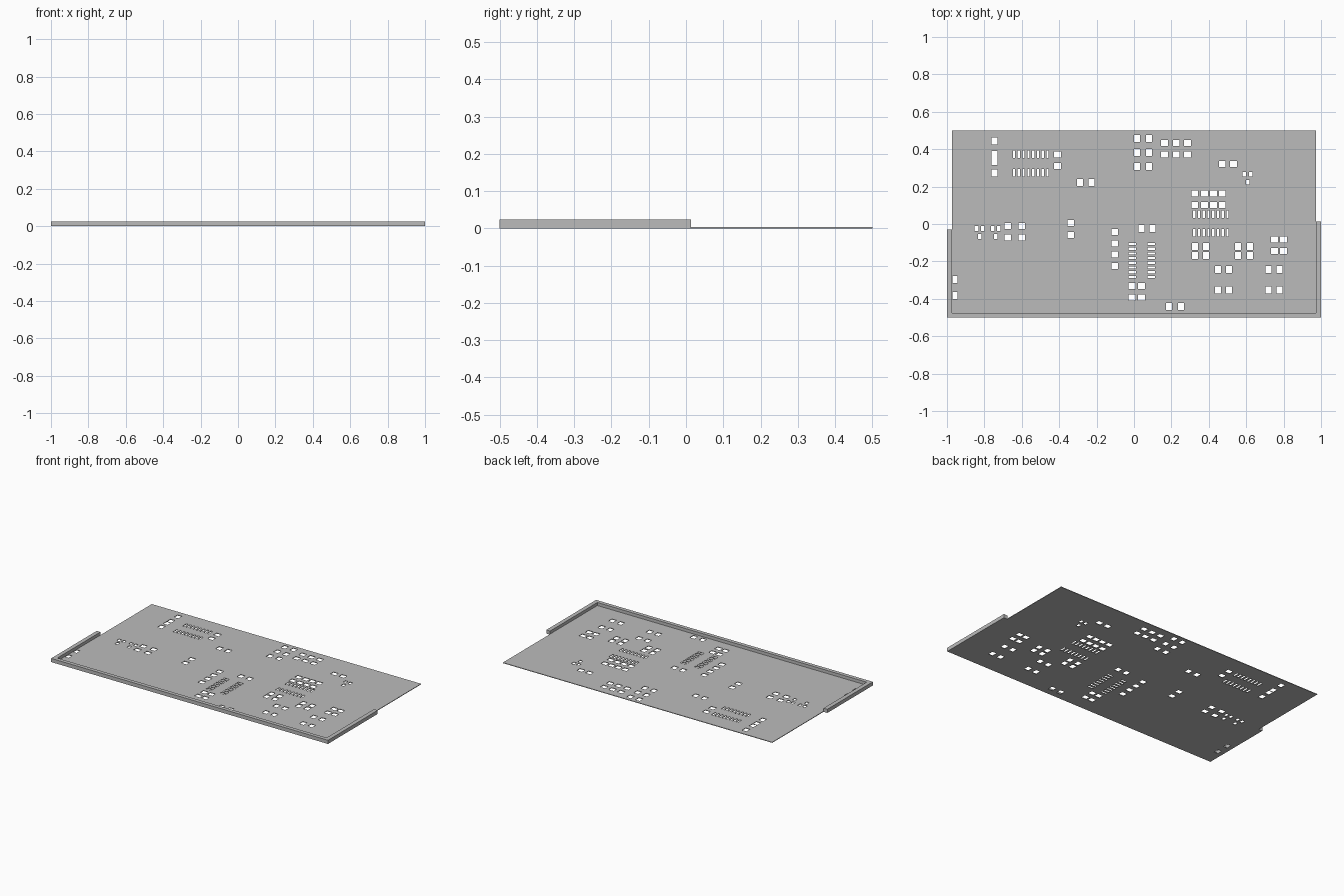
import bpy, bmesh

if "Cube" in bpy.data.objects:
    bpy.data.objects.remove(bpy.data.objects["Cube"], do_unlink=True)

PLATE_X, INNER_Y = 0.973, -0.475
PLATE_T, RIM_H = 0.004, 0.024

grey = bpy.data.materials.new("light grey")
grey.use_nodes = True
grey.diffuse_color = (0.5, 0.5, 0.5, 1)
grey.node_tree.nodes["Principled BSDF"].inputs["Base Color"].default_value = (0.5, 0.5, 0.5, 1)


def make_object(name, bm):
    bmesh.ops.recalc_face_normals(bm, faces=bm.faces)
    mesh = bpy.data.meshes.new(name)
    bm.to_mesh(mesh)
    bm.free()
    mesh.materials.append(grey)
    obj = bpy.data.objects.new(name, mesh)
    bpy.context.collection.objects.link(obj)
    return obj


def extrude_outline(name, points, height):
    bm = bmesh.new()
    face = bm.faces.new([bm.verts.new((x, y, 0)) for x, y in points])
    result = bmesh.ops.extrude_face_region(bm, geom=[face], use_keep_orig=True)
    top = [v for v in result["geom"] if isinstance(v, bmesh.types.BMVert)]
    bmesh.ops.translate(bm, vec=(0, 0, height), verts=top)
    return make_object(name, bm)


def spread(start, end, count=8):
    return [start + (end - start) * i / (count - 1) for i in range(count)]


# Thin sheet
sheet = extrude_outline("stencil_sheet", [
    (-PLATE_X, INNER_Y), (PLATE_X, INNER_Y), (PLATE_X, 0.5), (-PLATE_X, 0.5)], PLATE_T)

# Raised rim around the front half, with the left arm a little longer
extrude_outline("locating_rim", [
    (-1, -0.5), (1, -0.5), (1, 0.013), (PLATE_X, 0.013), (PLATE_X, INNER_Y),
    (-PLATE_X, INNER_Y), (-PLATE_X, -0.03), (-1, -0.03)], RIM_H)

# Aperture sizes
TALL, WIDE = (0.032, 0.037), (0.037, 0.032)
PIN, PIN_SIDE = (0.012, 0.04), (0.04, 0.012)
SMALL, EDGE = (0.019, 0.026), (0.026, 0.037)

# Every group is a grid of openings: columns, rows, size
groups = [
    ([-0.745], [0.444, 0.372, 0.334, 0.273], TALL),
    ([-0.408], [0.372, 0.31], WIDE),
    ([-0.29, -0.227], [0.223], TALL),
    ([0.017, 0.081], [0.458, 0.383, 0.308], TALL),
    ([0.164, 0.226, 0.287], [0.434, 0.372], WIDE),
    ([0.472, 0.533], [0.322], WIDE),
    ([0.325, 0.376, 0.424, 0.472], [0.162, 0.102], WIDE),
    ([0.325, 0.386, 0.557, 0.619], [-0.12, -0.168], TALL),
    ([0.752, 0.8], [-0.082, -0.144], WIDE),
    ([0.448, 0.509, 0.718, 0.779], [-0.243, -0.352], TALL),
    ([0.039, 0.1], [-0.024], TALL),
    ([-0.103], [-0.043, -0.104, -0.163, -0.224], WIDE),
    ([-0.01, 0.039], [-0.331, -0.393], WIDE),
    ([0.188, 0.252], [-0.441], TALL),
    ([-0.338], [0.005, -0.059], WIDE),
    ([-0.675, -0.6], [-0.011, -0.072], WIDE),
    ([-0.958], [-0.297, -0.382], EDGE),
    # Rows of chip pins
    (spread(-0.641, -0.463), [0.372, 0.273], PIN),
    (spread(0.322, 0.5), [0.053, -0.047], PIN),
    ([-0.01, 0.092], spread(-0.107, -0.283), PIN_SIDE),
]
# Three-pad transistor openings
for x, y in [(0.607, 0.266), (-0.825, -0.024), (-0.739, -0.024)]:
    groups.append(([x - 0.017, x + 0.017], [y], SMALL))
    groups.append(([x], [y - 0.043], SMALL))

# Punch all the openings through the sheet
bm = bmesh.new()
for columns, rows, (w, h) in groups:
    for x in columns:
        for y in rows:
            verts = bmesh.ops.create_cube(bm, size=1)["verts"]
            bmesh.ops.scale(bm, vec=(w, h, 0.1), verts=verts)
            bmesh.ops.translate(bm, vec=(x, y, 0), verts=verts)
cutter = make_object("aperture_cutter", bm)
cutter.hide_render = True

cut = sheet.modifiers.new("apertures", "BOOLEAN")
cut.object = cutter
cut.operation = "DIFFERENCE"
cut.solver = "EXACT"
bpy.context.view_layer.objects.active = sheet
bpy.ops.object.modifier_apply(modifier=cut.name)
bpy.data.objects.remove(cutter, do_unlink=True)
